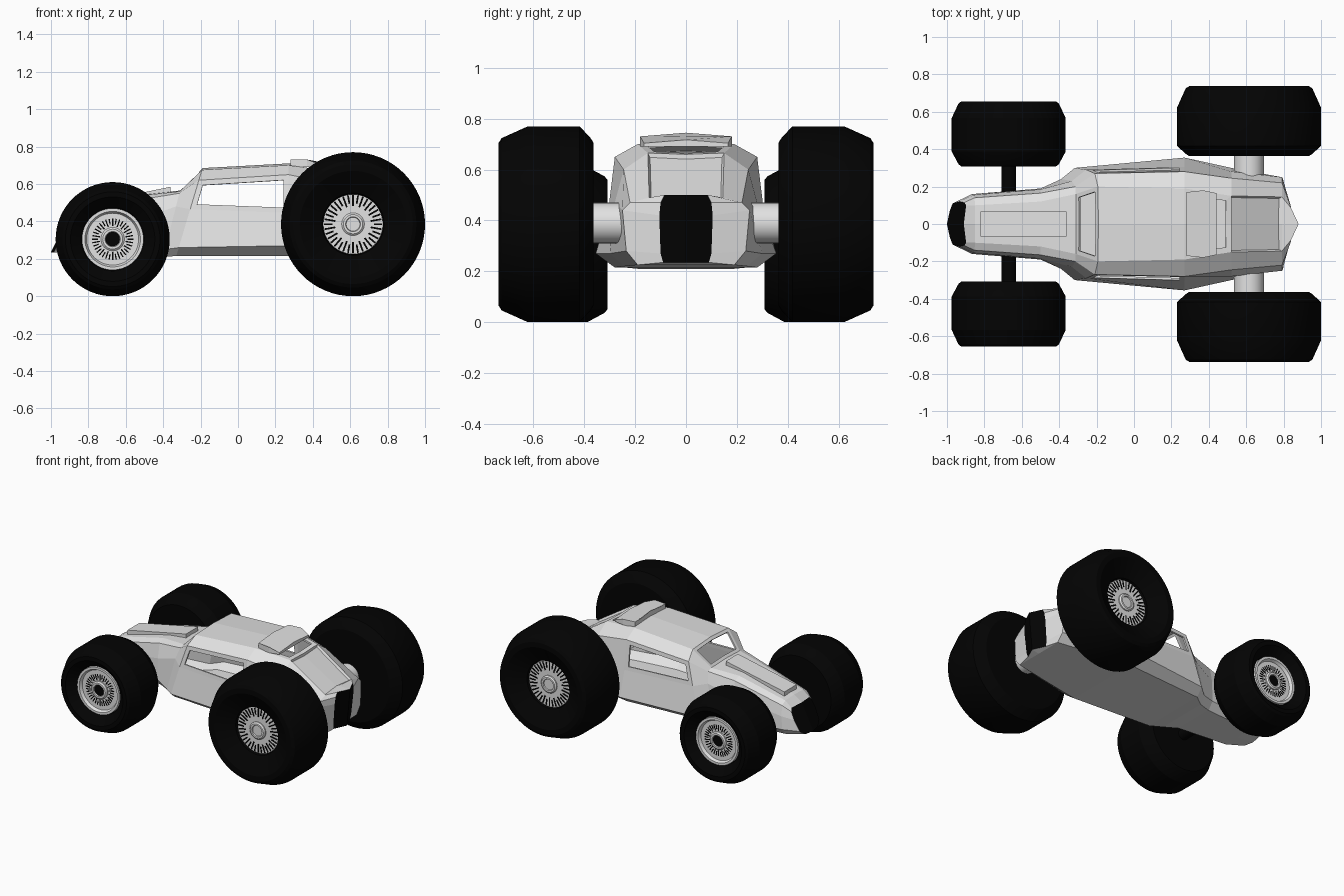
import bpy
import bmesh
from math import pi, cos, sin, radians
from mathutils import Matrix, Vector

cube = bpy.data.objects.get("Cube")
if cube:
    bpy.data.objects.remove(cube)


def make_material(name, value):
    mat = bpy.data.materials.new(name)
    mat.use_nodes = True
    colour = (value, value, value, 1)
    mat.diffuse_color = colour
    mat.node_tree.nodes["Principled BSDF"].inputs["Base Color"].default_value = colour
    return mat


PAINT = make_material("pale grey paint", 0.76)
BLACK = make_material("black rubber", 0.001)


def finish(name, bm, materials, smooth=False, recalc=True):
    """Turn a bmesh into a named object."""
    if recalc:
        bmesh.ops.recalc_face_normals(bm, faces=bm.faces)
    mesh = bpy.data.meshes.new(name)
    bm.to_mesh(mesh)
    bm.free()
    for mat in materials:
        mesh.materials.append(mat)
    obj = bpy.data.objects.new(name, mesh)
    bpy.context.collection.objects.link(obj)
    if smooth:
        bpy.ops.object.select_all(action="DESELECT")
        obj.select_set(True)
        bpy.context.view_layer.objects.active = obj
        bpy.ops.object.shade_smooth_by_angle(angle=radians(25))
    return obj


def lathe(name, profile, centre, side, mat, steps=48):
    """Spin (radius, offset) points about the y axis."""
    bm = bmesh.new()
    rings = []
    for radius, offset in profile:
        rings.append([bm.verts.new((centre[0] + radius * cos(2 * pi * k / steps),
                                    centre[1] + side * offset,
                                    centre[2] + radius * sin(2 * pi * k / steps)))
                      for k in range(steps)])
    for a, b in zip(rings, rings[1:]):
        for k in range(steps):
            n = (k + 1) % steps
            bm.faces.new((a[k], a[n], b[n], b[k]))
    bmesh.ops.remove_doubles(bm, verts=bm.verts, dist=0.00001)
    return finish(name, bm, [mat], smooth=True)


def slab(name, half_outline, bottom, top, mat):
    """Extrude a plan outline, mirrored in y, between two height rules."""
    outline = half_outline + [(x, -y) for x, y in reversed(half_outline) if y]
    bm = bmesh.new()
    low = [bm.verts.new((x, y, bottom(x, y))) for x, y in outline]
    high = [bm.verts.new((x, y, top(x, y))) for x, y in outline]
    bm.faces.new(low)
    bm.faces.new(high)
    for i in range(len(outline)):
        j = (i + 1) % len(outline)
        bm.faces.new((low[i], low[j], high[j], high[i]))
    return finish(name, bm, [mat])


# Body sections: bottom x, top x, then half-width and height of floor edge,
# skirt, belt, roof side and roof edge, then height of the centre line
SECTIONS = [
    (-.985, -.895, .07, .235, .11, .265, .12, .34, .115, .39, .10, .41, .415),
    (-.87, -.85, .12, .225, .16, .27, .155, .36, .14, .43, .10, .45, .455),
    (-.50, -.50, .15, .22, .19, .27, .185, .42, .165, .52, .12, .54, .545),
    (-.40, -.31, .19, .21, .24, .25, .23, .48, .20, .55, .16, .56, .565),
    (-.33, -.19, .24, .215, .30, .26, .29, .465, .27, .62, .20, .675, .685),
    (.27, .27, .28, .215, .355, .27, .305, .445, .28, .65, .19, .70, .71),
    (.52, .52, .24, .22, .30, .27, .28, .47, .245, .60, .15, .665, .66),
    (.80, .79, .19, .225, .235, .28, .25, .44, .22, .47, .145, .49, .50),
    (.815, .84, .09, .235, .10, .27, .105, .42, .10, .47, .085, .50, .50),
]
# The nose and tail come to a shallow upright keel on the centre line
KEELS = {0: -.015, len(SECTIONS) - 1: .04}


def build_body():
    bm = bmesh.new()
    rings = []
    for index, (x_low, x_high, *section) in enumerate(SECTIONS):
        points = [(0, section[1])] + list(zip(section[0:10:2], section[1:10:2]))
        points.append((0, section[10]))
        z_low, z_high = section[1], section[10]
        keel = KEELS.get(index, 0)

        def place(y, z):
            t = (z - z_low) / (z_high - z_low)
            return bm.verts.new((x_low + (x_high - x_low) * t + (0 if y else keel), y, z))

        half = [place(y, z) for y, z in points]
        other = [place(-y, z) for y, z in points[-2:0:-1]]
        rings.append(half + other)
    count = len(rings[0])
    grid = {}
    for s in range(len(rings) - 1):
        for k in range(count):
            n = (k + 1) % count
            grid[s, k] = bm.faces.new((rings[s][k], rings[s][n],
                                       rings[s + 1][n], rings[s + 1][k]))
    # Black nose and tail panels close the two ends
    middle = count // 2
    for ring in (rings[0], rings[-1]):
        for part in (ring[:middle + 1], ring[middle:] + ring[:1]):
            bm.faces.new(part).material_index = 1
    bmesh.ops.recalc_face_normals(bm, faces=bm.faces)
    # Open windows: two sides, windscreen, rear screen
    for keys, border in (([(4, 3)], .028), ([(4, 8)], .028),
                         ([(3, 5), (3, 6)], .022), ([(5, 5), (5, 6)], .03)):
        pane = [grid[key] for key in keys]
        bmesh.ops.inset_region(bm, faces=pane, thickness=border, use_even_offset=True)
        bmesh.ops.delete(bm, geom=pane, context="FACES")
    # Sunken engine deck
    bmesh.ops.inset_region(bm, faces=[grid[6, 5], grid[6, 6]], thickness=.012, depth=-.015)
    body = finish("body_shell", bm, [PAINT, BLACK], recalc=False)
    shell = body.modifiers.new("panel thickness", "SOLIDIFY")
    shell.thickness = 0.012
    shell.offset = -1


build_body()

# Raised bonnet panel and the cowl over the rear screen
slab("bonnet_panel", [(-.82, .068), (-.36, .068)],
     lambda x, y: .44 + .2 * (x + .82), lambda x, y: .49 + .207 * (x + .82), PAINT)
slab("rear_cowl", [(.28, 0), (.28, .17), (.37, .18), (.44, .165), (.44, 0), (.37, 0)][:5],
     lambda x, y: .69, lambda x, y: .745 - .08 * abs(y) - .4 * max(0, x - .37), PAINT)


def wheel(label, side, centre, radius, half, rim, chamfers, recess, lipped):
    inner, outer = chamfers
    face = half - recess
    # Tyre with bevelled shoulders, dished on the outside towards the rim
    lathe(label + "_tire",
          [(0, -half), (radius * .83, -half), (radius * .88, -half + .012),
           (radius, -half + inner), (radius, half - outer),
           (radius * .88, half - .012), (radius * .83, half), (radius * .74, half),
           (rim * 1.04, face + .015), (rim, face - .015), (0, face - .015)],
          centre, side, BLACK, 64)
    # Rim disc, with a raised lip on the smaller wheels
    lip = [(rim, face + .02), (rim * .9, face + .02), (rim * .84, face)]
    edge = lip if lipped else [(rim, face)]
    lathe(label + "_rim", [(rim, face - .02)] + edge + [(0, face)], centre, side, PAINT)
    # Hub ring and its cap
    hub = rim * .38
    lathe(label + "_hub", [(hub, face - .005), (hub, face + .008), (hub * .85, face + .016),
                           (hub * .65, face + .016), (hub * .6, face)],
          centre, side, PAINT, 32)
    cap = rim * .23
    lathe(label + "_hub_cap", [(cap, face - .005), (cap, face + .008), (0, face + .008)],
          centre, side, BLACK if lipped else PAINT, 24)
    # Ring of dark radial slots
    bm = bmesh.new()
    near, far = (.42, .67) if lipped else (.6, .97)
    slots = 36
    for k in range(slots):
        length = (far - near) * rim * (1 if k % 2 else .75)
        spot = Vector(centre) + Vector((0, side * face, 0))
        matrix = (Matrix.Translation(spot) @ Matrix.Rotation(2 * pi * k / slots, 4, "Y")
                  @ Matrix.Translation((far * rim - length / 2, 0, 0))
                  @ Matrix.Diagonal((length, .004, rim * far * .06, 1)))
        bmesh.ops.create_cube(bm, size=1, matrix=matrix)
    finish(label + "_rim_slots", bm, [BLACK])


for side, place in ((-1, "front"), (1, "back")):
    wheel("nose_" + place, side, (-.67, side * .482, .305), .305, .174, .165,
          (.08, .09), .065, True)
    wheel("tail_" + place, side, (.615, side * .55, .385), .385, .187, .16,
          (.055, .115), .085, False)
    # Axles from the body to each wheel
    lathe("nose_axle_" + place, [(0, .1), (.038, .1), (.038, .33), (0, .33)],
          (-.67, 0, .305), side, BLACK, 24)
    lathe("tail_axle_" + place, [(0, .2), (.08, .2), (.08, .38), (0, .38)],
          (.615, 0, .39), side, PAINT, 32)
